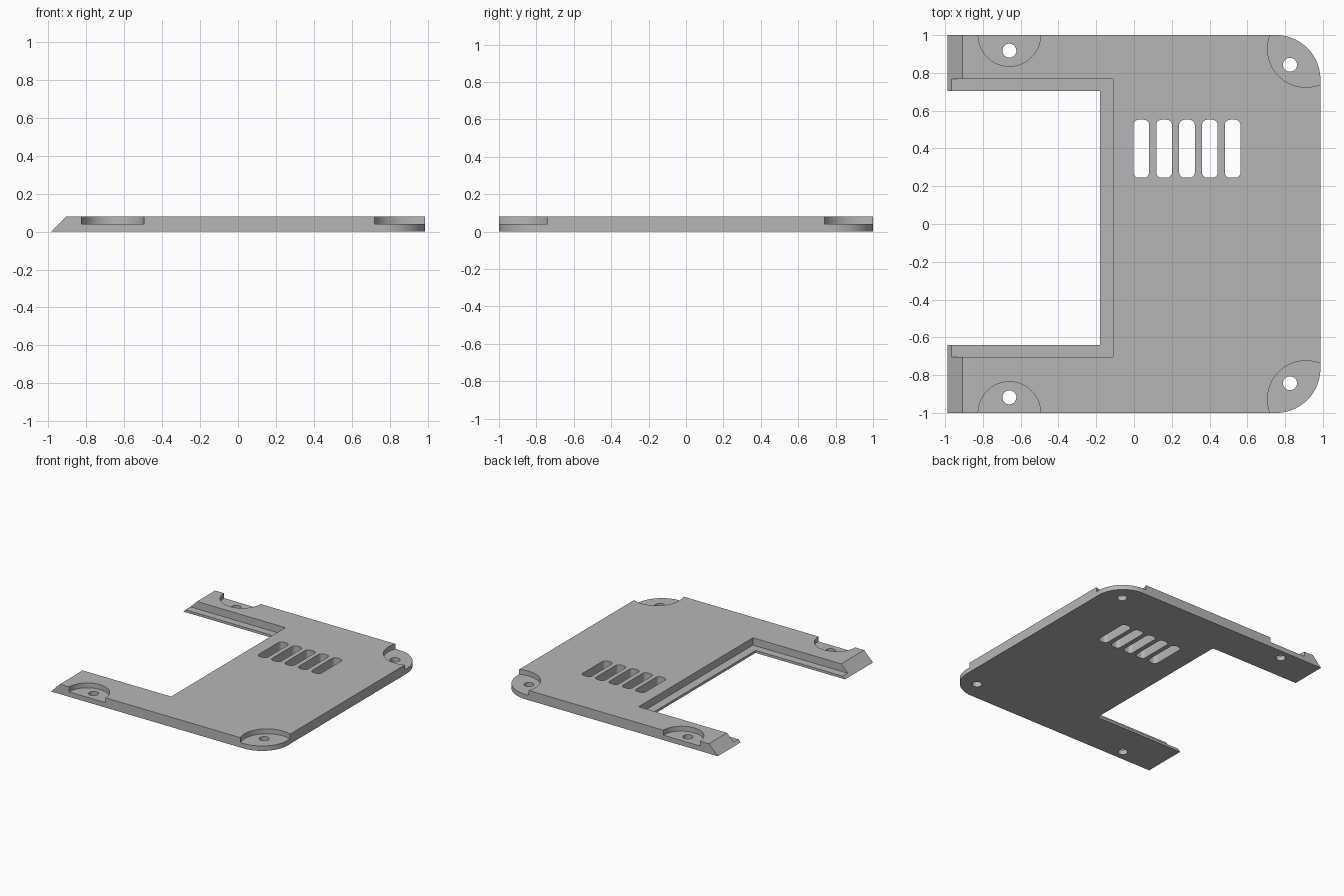
import bpy, bmesh
from math import cos, sin, pi, radians

default = bpy.data.objects.get("Cube")
if default:
    bpy.data.objects.remove(default, do_unlink=True)

HX, HY, TOP = 0.987, 1.0, 0.08     # half sizes and thickness
LIP, RECESS = 0.02, 0.04           # floor heights of the steps

grey = bpy.data.materials.new("plain grey")
grey.use_nodes = True
colour = (0.47, 0.47, 0.47, 1)
grey.diffuse_color = colour
grey.node_tree.nodes["Principled BSDF"].inputs["Base Color"].default_value = colour


def arc(cx, cy, r, start, end, steps):
    angles = [radians(start + (end - start) * i / steps) for i in range(steps + 1)]
    return [(cx + r * cos(a), cy + r * sin(a)) for a in angles]


def circle(cx, cy, r, steps=64):
    return arc(cx, cy, r, 0, 360, steps)[:-1]


def rectangle(x0, x1, y0, y1):
    return [(x0, y0), (x1, y0), (x1, y1), (x0, y1)]


def rounded(x0, x1, y0, y1, r):
    return (arc(x1 - r, y1 - r, r, 0, 90, 6) + arc(x0 + r, y1 - r, r, 90, 180, 6)
            + arc(x0 + r, y0 + r, r, 180, 270, 6) + arc(x1 - r, y0 + r, r, 270, 360, 6))


def prism(name, outline, z0, z1, slant=0):
    """Extrude an outline upward; slant pulls the left end in at the top."""
    bm = bmesh.new()
    low = [bm.verts.new((x, y, z0)) for x, y in outline]
    high = [bm.verts.new((x + (slant if x < -HX + 0.001 else 0), y, z1)) for x, y in outline]
    bm.faces.new(low[::-1])
    bm.faces.new(high)
    for i in range(len(low)):
        j = (i + 1) % len(low)
        bm.faces.new((low[i], low[j], high[j], high[i]))
    bmesh.ops.recalc_face_normals(bm, faces=bm.faces)
    mesh = bpy.data.meshes.new(name)
    bm.to_mesh(mesh)
    bm.free()
    mesh.materials.append(grey)
    obj = bpy.data.objects.new(name, mesh)
    bpy.context.collection.objects.link(obj)
    return obj


# Plate with two rounded corners and a sloped left end
R = 0.235
outline = ([(-HX, HY), (-HX, -HY)] + arc(HX - R, -HY + R, R, -90, 0, 24)
           + arc(HX - R, HY - R, R, 0, 90, 24))
plate = prism("cover_plate", outline, 0, TOP, slant=TOP)

cutters = []


def cut(name, shape, floor=-0.1):
    obj = prism(name, shape, floor, 0.2)
    obj.hide_render = True
    cutters.append(obj)


# Large opening with a stepped lip around it
cut("lip_cutter", rectangle(-1.2, -0.11, -0.705, 0.767), LIP)
cut("opening_cutter", rectangle(-1.3, -0.18, -0.64, 0.705))

# Screw recesses and holes, front and back
for s in (-1, 1):
    cut("edge_recess_cutter", circle(-0.66, s, 0.165), RECESS)
    cut("corner_recess_cutter", circle(0.91, s * 0.927, 0.203), RECESS)
    cut("edge_hole_cutter", circle(-0.66, s * 0.918, 0.037, 32))
    cut("corner_hole_cutter", circle(0.826, s * 0.843, 0.037, 32))

# Row of vent slots
for i in range(5):
    x = -0.003 + i * 0.121
    cut("vent_cutter", rounded(x, x + 0.083, 0.245, 0.552, 0.028))

bpy.context.view_layer.objects.active = plate
plate.select_set(True)
for obj in cutters:
    mod = plate.modifiers.new(obj.name, 'BOOLEAN')
    mod.operation = 'DIFFERENCE'
    mod.solver = 'EXACT'
    mod.object = obj
    bpy.ops.object.modifier_apply(modifier=mod.name)
for obj in cutters:
    bpy.data.objects.remove(obj, do_unlink=True)

bpy.ops.object.shade_smooth_by_angle(angle=radians(30))
